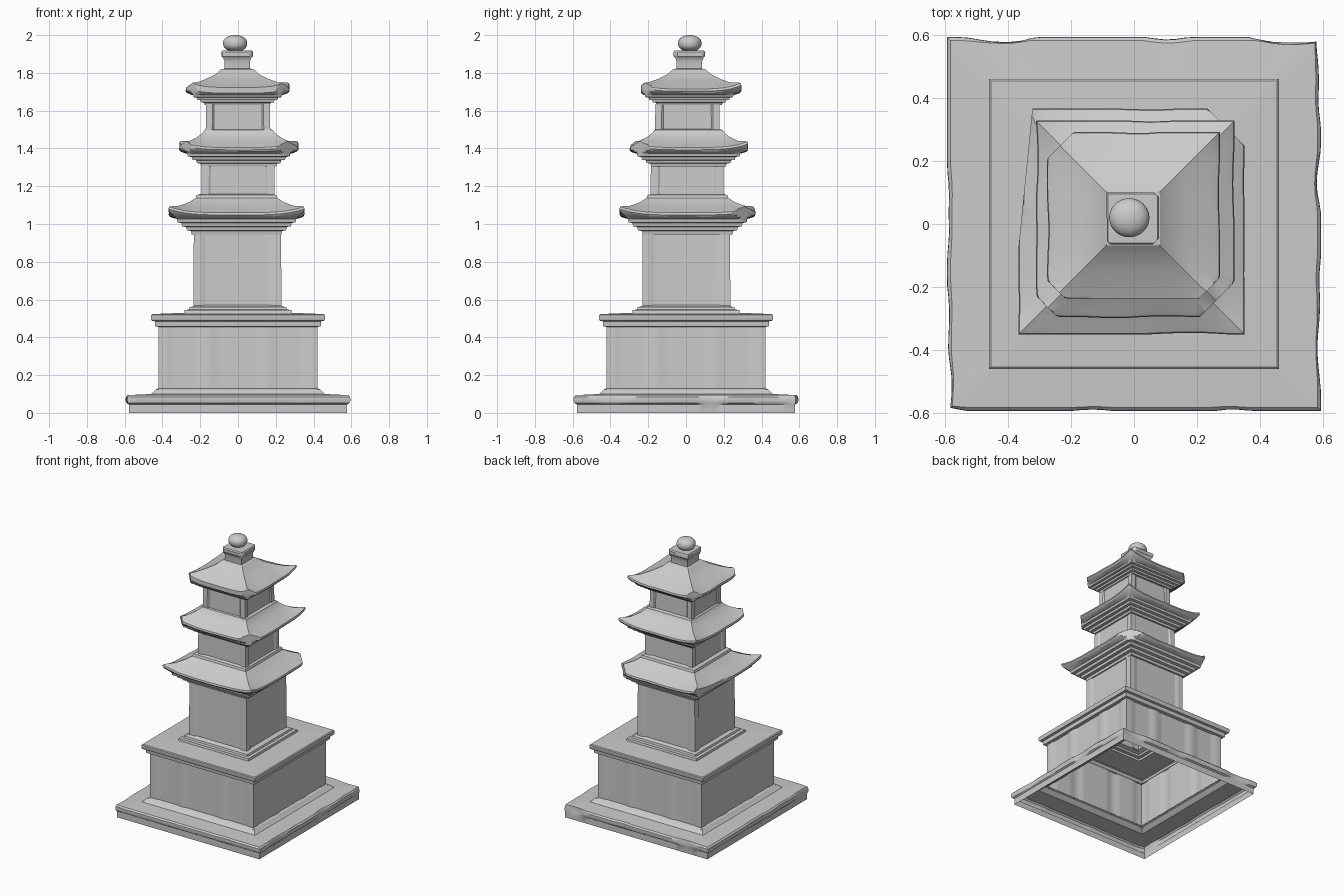
import bpy, bmesh
from mathutils import Vector, noise

if "Cube" in bpy.data.objects:
    bpy.data.objects.remove(bpy.data.objects["Cube"])

N = 36  # samples along each side of a square ring


def ring(cx, cy, h, z, lift, rough, relief, chips):
    """Square ring with upturned corners, pilaster relief, weathering and chipped edges."""
    pts = []
    for side in range(4):
        for i in range(N):
            t = 2 * i / N - 1
            bump = 0
            for lo, hi in relief:
                if lo <= abs(t) <= hi:
                    bump = 0.007
            x, y = t * h, -(h + bump)
            if relief and i == 0:
                x -= bump
            for _ in range(side):
                x, y = -y, x
            x, y = x + cx, y + cy
            if rough:
                w = noise.noise(Vector((x * 5, y * 5, h * 9)))
                k = 1 - rough * max(0, w) / h
                x, y = cx + (x - cx) * k, cy + (y - cy) * k
            for nx, ny, d in chips:
                over = nx * x + ny * y - d
                if over > 0:
                    x -= nx * over / (nx * nx + ny * ny)
                    y -= ny * over / (nx * nx + ny * ny)
            pts.append((x, y, z + lift * abs(t) ** 4))
    return pts


def loft(name, profile, centre=(0, 0), relief=(), chips=(), cap=False):
    """Stack rings (half width, height, corner lift, roughness) into an open shell."""
    bm = bmesh.new()
    rows = []
    for p in profile:
        h, z, lift, rough = (tuple(p) + (0, 0))[:4]
        rows.append([bm.verts.new(v) for v in
                     ring(*centre, h, z, lift, rough, relief, chips)])
    n = 4 * N
    for a, b in zip(rows, rows[1:]):
        for i in range(n):
            j = (i + 1) % n
            bm.faces.new((a[i], a[j], b[j], b[i]))
    if cap:
        bm.faces.new(rows[-1])
    me = bpy.data.meshes.new(name)
    bm.to_mesh(me)
    bm.free()
    ob = bpy.data.objects.new(name, me)
    bpy.context.collection.objects.link(ob)
    return ob


def roof(name, neck, z0, z1, eave, slope, centre, chips, steps=4):
    """Stepped corbels, upturned eave lip, then a concave hipped slope."""
    prof = [(neck, z0)]
    reach = (eave - 0.035 - neck) / steps
    rise = (z1 - z0) / steps
    for k in range(steps):
        h = neck + reach * (k + 0.5)
        prof += [(h, z0 + rise * k), (h + 0.004, z0 + rise * (k + 0.85))]
    prof += [(eave - 0.03, z1, 0.012), (eave - 0.008, z1 + 0.008, 0.025, 0.008),
             (eave, z1 + 0.018, 0.032, 0.012), (eave - 0.003, z1 + 0.03, 0.032, 0.012),
             (eave - 0.018, z1 + 0.038, 0.026, 0.008)]
    loft(name, prof + slope, centre, chips=chips)


# Ground plinth, hollow underneath
loft("plinth", [(0.577, 0), (0.578, 0.045), (0.59, 0.052, 0, 0.02), (0.595, 0.065, 0, 0.03),
                (0.594, 0.084, 0, 0.03), (0.584, 0.094, 0, 0.02), (0.46, 0.1),
                (0.45, 0.108), (0.435, 0.125), (0.417, 0.13)])

# Pedestal with corner and intermediate pilasters
loft("pedestal", [(0.414, 0.128), (0.414, 0.457)], relief=[(0.86, 1), (0.28, 0.45)])
loft("pedestal_cap", [(0.414, 0.455), (0.438, 0.457), (0.441, 0.485), (0.457, 0.488),
                      (0.461, 0.495), (0.461, 0.518), (0.455, 0.523), (0.285, 0.53),
                      (0.282, 0.545), (0.26, 0.547), (0.256, 0.56), (0.238, 0.564),
                      (0.225, 0.57)])

# Three tower bodies with corner pilasters
PILLAR = [(0.8, 1)]
loft("lower_body", [(0.226, 0.565), (0.224, 0.95)], (-0.003, 0.002), PILLAR)
loft("middle_body", [(0.187, 1.15), (0.185, 1.315)], (0, 0.006), PILLAR)
loft("upper_body", [(0.164, 1.49), (0.162, 1.635)], (0, 0.007), PILLAR)

# Three roofs, each with its worn corners
roof("lower_roof", 0.225, 0.945, 1.03, 0.36,
     [(0.3, 1.085, 0.012), (0.25, 1.113, 0.003), (0.217, 1.137), (0.212, 1.153), (0.185, 1.16)],
     (-0.008, 0.008), [(1, 1, 0.6), (-1, 0.1, 0.36)])
roof("middle_roof", 0.186, 1.305, 1.375, 0.316,
     [(0.26, 1.43, 0.01), (0.215, 1.46, 0.003), (0.188, 1.485), (0.182, 1.497), (0.16, 1.503)],
     (0.004, 0.013), [(1, -1, 0.505), (-1, -1, 0.54)])
roof("upper_roof", 0.163, 1.63, 1.685, 0.276,
     [(0.22, 1.738, 0.01), (0.165, 1.765, 0.003), (0.115, 1.793), (0.085, 1.82), (0.05, 1.825)],
     (-0.003, 0.017), [(0, -1, 0.237), (-1, 1, 0.485), (1, -1, 0.445), (-1, -1, 0.455)])

# Finial block with a broken rear edge
loft("finial_block", [(0.068, 1.81), (0.067, 1.86), (0.075, 1.88), (0.083, 1.888, 0, 0.01),
                      (0.084, 1.91, 0, 0.015), (0.078, 1.918), (0.02, 1.92)],
     (-0.004, 0.018), chips=[(1, 1, 0.165), (-1, -1, 0.14), (1, -1, 0.125)], cap=True)

# Rounded finial ball
bpy.ops.mesh.primitive_uv_sphere_add(segments=40, ring_count=20, radius=1,
                                     location=(-0.015, 0.02, 1.956))
ball = bpy.context.object
ball.name = "finial_ball"
for v in ball.data.vertices:
    s = 1 if v.co.z > 0 else -1
    v.co = (v.co.x * 0.064, v.co.y * 0.062, s * abs(v.co.z) ** 0.85 * 0.044)

# Smooth faces while keeping the carved edges sharp
bpy.ops.object.select_all(action='SELECT')
bpy.ops.object.shade_smooth_by_angle(angle=0.55)
